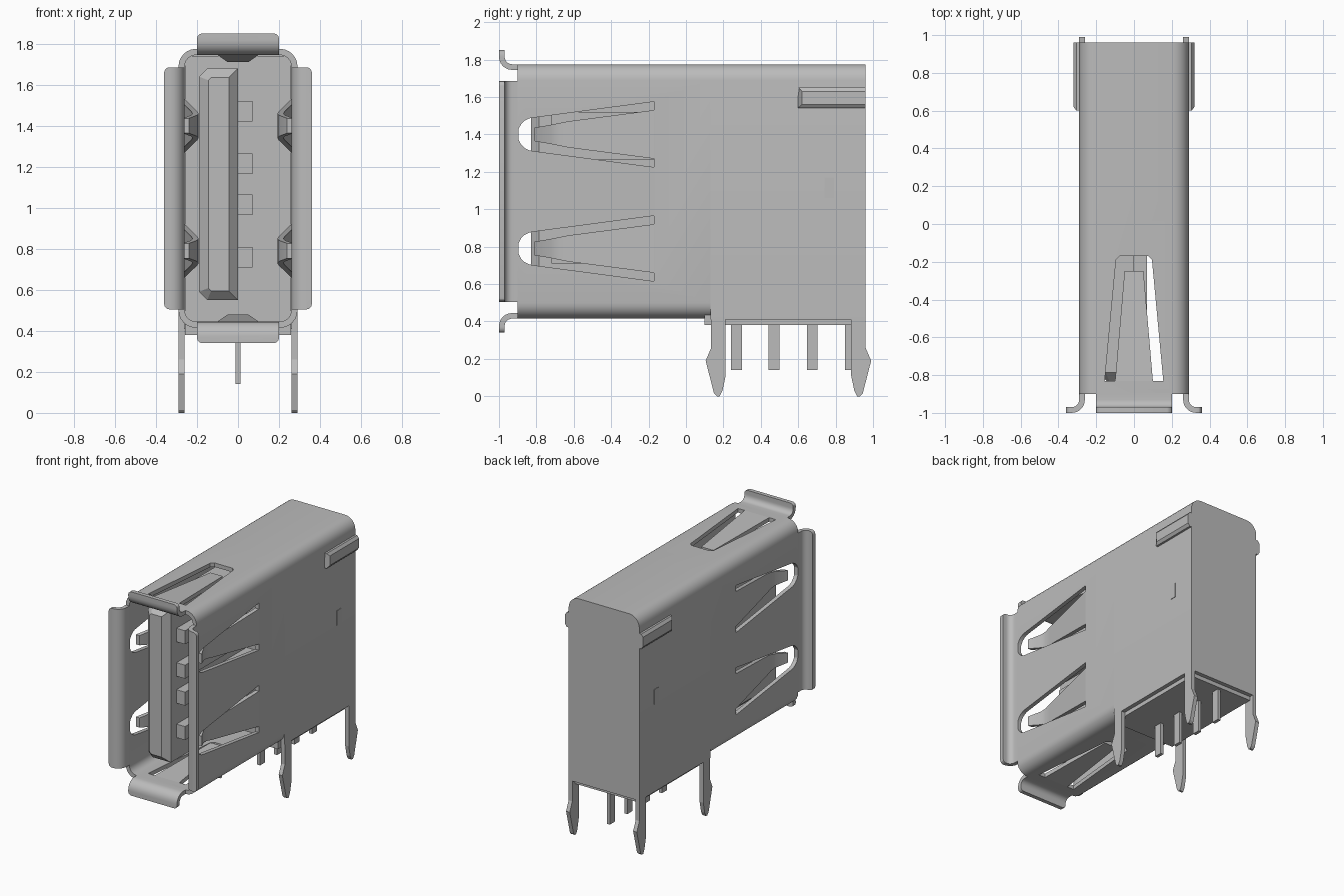
import bpy, bmesh
from math import pi, sin, cos
from mathutils import Matrix, Vector

if "Cube" in bpy.data.objects:
    bpy.data.objects.remove(bpy.data.objects["Cube"])

metal = bpy.data.materials.new("grey metal")
metal.use_nodes = True
grey = (0.5, 0.5, 0.5, 1)
metal.diffuse_color = grey
metal.node_tree.nodes["Principled BSDF"].inputs["Base Color"].default_value = grey

MID = 1.095            # height of the shell's centre line
HX, HZ, T = 0.29, 0.68, 0.03


def finish(name, bm, smooth=True):
    bmesh.ops.recalc_face_normals(bm, faces=bm.faces)
    mesh = bpy.data.meshes.new(name)
    bm.to_mesh(mesh)
    bm.free()
    mesh.materials.append(metal)
    ob = bpy.data.objects.new(name, mesh)
    bpy.context.collection.objects.link(ob)
    if smooth:
        shade(ob)
    return ob


def activate(ob):
    bpy.ops.object.select_all(action='DESELECT')
    ob.select_set(True)
    bpy.context.view_layer.objects.active = ob


def shade(ob):
    activate(ob)
    bpy.ops.object.shade_smooth_by_angle(angle=pi / 6)


def prism_mesh(pts, a, b, place):
    """Extrude a 2D outline from a to b; place(u, v, t) gives the 3D point."""
    bm = bmesh.new()
    lo = [bm.verts.new(place(u, v, a)) for u, v in pts]
    hi = [bm.verts.new(place(u, v, b)) for u, v in pts]
    bm.faces.new(lo)
    bm.faces.new(hi)
    for i in range(len(pts)):
        j = (i + 1) % len(pts)
        bm.faces.new((lo[i], lo[j], hi[j], hi[i]))
    return bm


def along_y(u, v, t):
    return Vector((u, t, v))


def along_x(u, v, t):
    return Vector((t, u, v))


def box(name, x, y, z):
    pts = [(x[0], z[0]), (x[1], z[0]), (x[1], z[1]), (x[0], z[1])]
    return finish(name, prism_mesh(pts, *y, along_y))


def arc(cx, cy, r, start, end, steps=6):
    return [(cx + r * cos(start + (end - start) * i / steps),
             cy + r * sin(start + (end - start) * i / steps)) for i in range(steps + 1)]


def section(inset, bottom=None):
    """Shell cross-section: rounded all round, or open and square below."""
    r = 0.085 - inset
    x, z = HX - inset - r, HZ - inset - r
    pts = arc(x, MID + z, r, 0, pi / 2) + arc(-x, MID + z, r, pi / 2, pi)
    if bottom is None:
        return pts + arc(-x, MID - z, r, pi, 1.5 * pi) + arc(x, MID - z, r, 1.5 * pi, 2 * pi)
    return pts + [(inset - HX, bottom), (HX - inset, bottom)]


def cut(ob, cutter):
    mod = ob.modifiers.new("cut", 'BOOLEAN')
    mod.operation = 'DIFFERENCE'
    mod.solver = 'EXACT'
    mod.object = cutter
    activate(ob)
    bpy.ops.object.modifier_apply(modifier=mod.name)
    bpy.data.objects.remove(cutter)


def side_frame(angle):
    """Frame whose first axis points out of one wall and third runs across it."""
    return Matrix.Translation((0, 0, MID)) @ Matrix.Rotation(angle, 4, 'Y')


# Shell: full tube in front, open-bottomed housing with a back wall behind
front = finish("front_shell", prism_mesh(section(0), -0.9, 0.13, along_y), False)
cut(front, finish("cutter", prism_mesh(section(T), -1, 0.2, along_y), False))
rear = finish("rear_shell", prism_mesh(section(0, 0.41), 0.13, 0.96, along_y), False)
cut(rear, finish("cutter", prism_mesh(section(T, 0.3), 0.1, 0.93, along_y), False))


def spring(name, M, d, wc, hole, stations):
    """Cut a window in a wall and fill it with a bent spring finger."""
    cutter = prism_mesh([(y, w + wc) for y, w in hole], d - 0.06, d + 0.05,
                        lambda y, w, t: M @ Vector((t, y, w)))
    cut(front, finish("cutter", cutter, False))
    bm = bmesh.new()
    rings = [[bm.verts.new(M @ Vector((d - i - k, y, wc + s * h)))
              for k, s in ((0, -1), (0, 1), (T, 1), (T, -1))] for y, i, h in stations]
    for a, b in zip(rings, rings[1:]):
        for n in range(4):
            m = (n + 1) % 4
            bm.faces.new((a[n], a[m], b[m], b[n]))
    bm.faces.new(rings[0])
    bm.faces.new(rings[-1])
    finish(name, bm)


def flange(name, M, d, half, reach):
    """Lip that curls outward around the mouth."""
    pts = [(-T, -0.895)] + arc(0.04, -0.93, 0.07, pi, 1.5 * pi) + [(reach, -1), (reach, -0.97)]
    pts += arc(0.04, -0.93, 0.04, 1.5 * pi, pi) + [(0, -0.895)]
    bm = prism_mesh(pts, -half, half, lambda u, v, t: Vector((d + u, v, t)))
    tips = [e for e in bm.edges if all(v.co.x > d + reach - 0.001 for v in e.verts)
            and abs(e.verts[0].co.z - e.verts[1].co.z) < 0.01]
    bmesh.ops.bevel(bm, geom=tips, offset=0.025, segments=3, affect='EDGES', profile=0.5)
    bm.transform(M)
    finish(name, bm)


side_hole = [(-0.17, 0.175)] + arc(-0.81, 0, 0.09, pi / 2, 1.5 * pi, 10) + [(-0.17, -0.175)]
side_finger = [(-0.17, 0, 0.13), (-0.63, 0.062, 0.07), (-0.68, 0.068, 0.06),
               (-0.72, 0.062, 0.052), (-0.81, 0.02, 0.036)]
end_hole = [(-0.83, 0.155), (-0.19, 0.095), (-0.17, 0.075),
            (-0.17, -0.075), (-0.19, -0.095), (-0.83, -0.155)]
end_finger = [(-0.83, 0, 0.1), (-0.25, 0.035, 0.05)]

for label, angle in (("left", 0), ("right", pi)):
    M = side_frame(angle)
    flange(label + "_flange", M, HX, 0.59, 0.07)
    for level, wc in (("upper", 0.305), ("lower", -0.305)):
        spring(f"{label}_{level}_spring", M, HX, wc, side_hole, side_finger)
for label, angle in (("top", -pi / 2), ("bottom", pi / 2)):
    M = side_frame(angle)
    flange(label + "_flange", M, HZ, 0.2, 0.075)
    spring(label + "_spring", M, HZ, 0, end_hole, end_finger)
shade(front)
shade(rear)

# Insulating body behind the cavity
box("inner_body", (-0.259, 0.259), (0.1, 0.93), (0.38, 1.74))

# Contact blade with chamfered nose
blade_pts = [(-0.15, 0.55), (0, 0.55), (0, 1.68), (-0.15, 1.68), (-0.19, 1.64), (-0.19, 0.59)]
blade = prism_mesh(blade_pts, -0.83, 0.11, along_y)
nose = [e for e in blade.edges if all(v.co.y < -0.8 for v in e.verts)]
bmesh.ops.bevel(blade, geom=nose, offset=0.045, segments=1, affect='EDGES')
finish("contact_blade", blade, False)

# Four contacts and their solder pins
for i, (z, y) in enumerate(((1.47, 0.27), (1.215, 0.47), (1.015, 0.675), (0.76, 0.88))):
    box(f"contact_{i + 1}", (-0.01, 0.07), (-0.72, 0.11), (z - 0.05, z + 0.05))
    box(f"solder_pin_{i + 1}", (-0.012, 0.012), (y - 0.029, y + 0.029), (0.14, 0.4))

# Mounting legs, side ribs and small latch marks
front_leg = [(0.135, 0.41), (0.135, 0.26), (0.105, 0.19), (0.15, 0.015), (0.165, 0),
             (0.18, 0), (0.195, 0.03), (0.212, 0.11), (0.212, 0.41)]
rear_leg = [(0.96 + 0.135 - y, z) for y, z in front_leg]
for label, s in (("left", 1), ("right", -1)):
    for place, pts in (("front", front_leg), ("rear", rear_leg)):
        finish(f"{label}_{place}_leg",
               prism_mesh(pts, s * (HX - T), s * HX, along_x), False)
    rib_pts = [(s * 0.28, 1.54), (s * 0.305, 1.54), (s * 0.32, 1.56),
               (s * 0.32, 1.63), (s * 0.305, 1.65), (s * 0.28, 1.65)]
    rib = prism_mesh(rib_pts, 0.6, 0.96, along_y)
    for v in rib.verts:
        if v.co.y < 0.7 and abs(v.co.x) > 0.31:
            v.co.y += 0.02
    finish(label + "_rib", rib, False)
    x = sorted((s * 0.28, s * 0.294))
    box(label + "_latch_mark", x, (0.74, 0.79), (1.06, 1.17))
